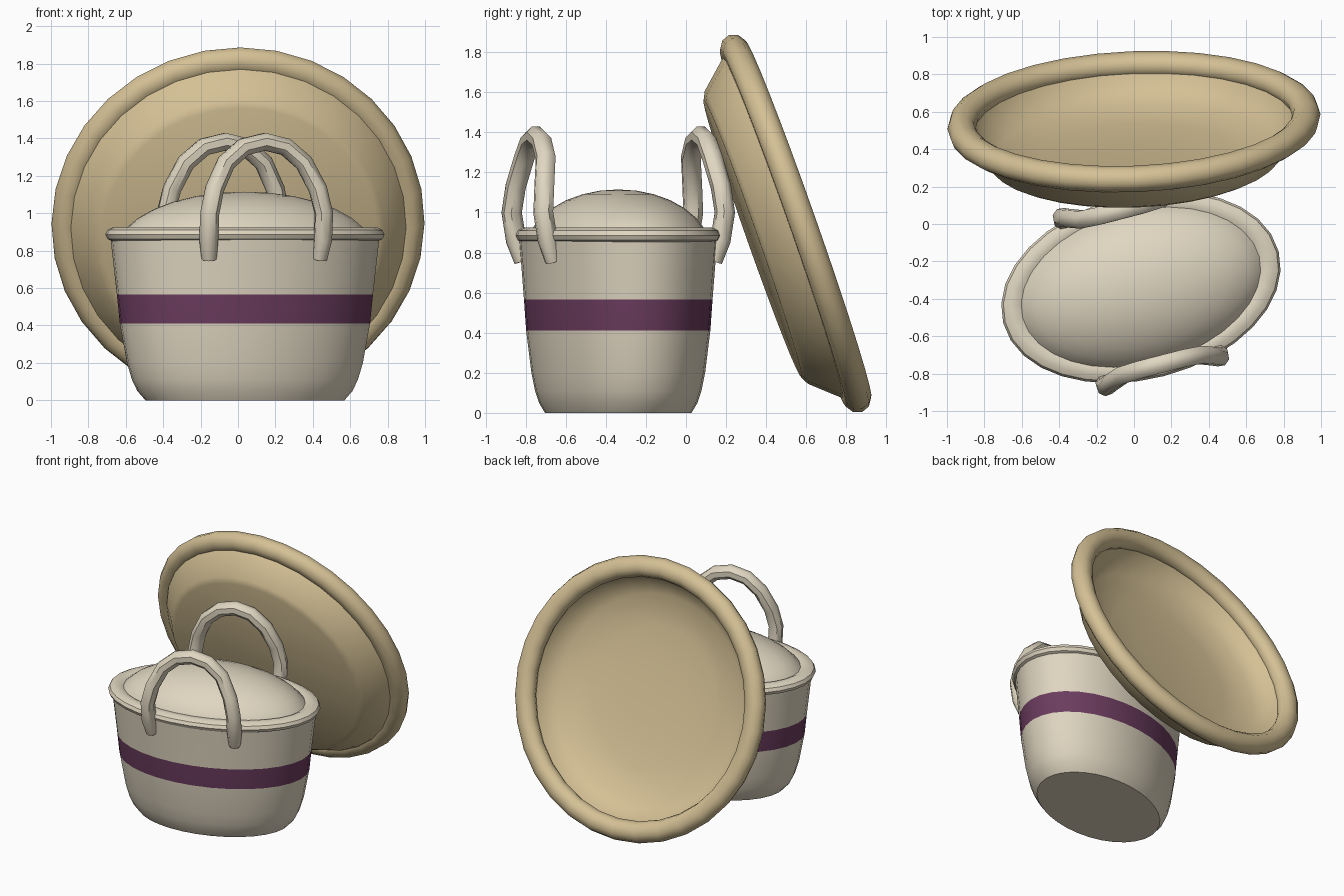
import bpy, bmesh, math
from mathutils import Matrix, Vector

if "Cube" in bpy.data.objects:
    bpy.data.objects.remove(bpy.data.objects["Cube"], do_unlink=True)


def material(name, rgb):
    mat = bpy.data.materials.new(name)
    mat.use_nodes = True
    mat.diffuse_color = (*rgb, 1)
    mat.node_tree.nodes["Principled BSDF"].inputs["Base Color"].default_value = (*rgb, 1)
    return mat


cream = material("cream", (0.74, 0.67, 0.53))
tan = material("tan", (0.66, 0.53, 0.30))
purple = material("purple", (0.15, 0.046, 0.115))


def smooth(obj, angle):
    bpy.ops.object.select_all(action="DESELECT")
    obj.select_set(True)
    bpy.context.view_layer.objects.active = obj
    bpy.ops.object.shade_smooth_by_angle(angle=math.radians(angle))


def lathe(name, profile, matrix, mats, stretch=(1, 1), closed=False, sides=32, angle=35):
    """Sweep (radius, height) points round z; stretch scales the profile radius on x and y."""
    bm = bmesh.new()
    rings = []
    for r, z in profile:
        if r == 0:
            rings.append([bm.verts.new((0, 0, z))] * sides)
            continue
        turn = [2 * math.pi * i / sides for i in range(sides)]
        rings.append([bm.verts.new((r * stretch[0] * math.cos(t), r * stretch[1] * math.sin(t), z))
                      for t in turn])
    pairs = list(zip(rings, rings[1:]))
    if closed:
        pairs.append((rings[-1], rings[0]))
    for low, high in pairs:
        for i in range(sides):
            j = (i + 1) % sides
            corners = dict.fromkeys((low[i], low[j], high[j], high[i]))
            bm.faces.new(list(corners))
    bmesh.ops.recalc_face_normals(bm, faces=bm.faces)
    mesh = bpy.data.meshes.new(name)
    bm.to_mesh(mesh)
    bm.free()
    for mat in mats:
        mesh.materials.append(mat)
    obj = bpy.data.objects.new(name, mesh)
    obj.matrix_world = matrix
    bpy.context.collection.objects.link(obj)
    smooth(obj, angle)
    return obj


def oval(radius, height, half_width, half_height, count=10):
    """Closed cross-section for a rolled rim."""
    return [(radius + half_width * math.cos(2 * math.pi * i / count),
             height + half_height * math.sin(2 * math.pi * i / count)) for i in range(count)]


# Basket, an oval turned slightly about z
basket = Matrix.Translation((0.037, -0.338, 0)) @ Matrix.Rotation(math.radians(14.5), 4, "Z")
OVAL = (0.733, 0.474)
STRIPE = (0.41, 0.565)
body = lathe("basket_body",
             [(0, 0), (0.74, 0), (0.80, 0.05), (0.84, 0.11), (0.877, 0.2), (0.93, STRIPE[0]),
              (0.952, STRIPE[1]), (1, 0.87)],
             basket, [cream, purple], OVAL)
for face in body.data.polygons:
    face.material_index = int(STRIPE[0] < face.center.z < STRIPE[1])

# Rolled rim: a bent oval tube that keeps an even width around the basket
rim = lathe("basket_rim", oval(1, 0.886, 0.06, 0.041), basket, [cream], closed=True)
for v in rim.data.vertices:
    flat = Vector((v.co.x, v.co.y, 0))
    offset = flat.length - 1
    out = flat.normalized()
    normal = Vector((out.x / OVAL[0], out.y / OVAL[1], 0)).normalized()
    path = Vector((out.x * 0.701, out.y * 0.431, 0))
    v.co = path + normal * offset + Vector((0, 0, v.co.z))

# Domed lid inside the rim
steps = 8
dome = [(math.cos(a), 0.80 + 0.315 * math.sin(a))
        for a in (math.pi / 2 * i / steps for i in range(1, steps))] + [(0, 1.115)]
lathe("domed_lid", dome, basket, [cream], (0.70, 0.445))

# Two carrying handles: half the arch is listed as (along, outward, height)
HALF = [(0.305, 0.415, 0.755), (0.315, 0.445, 0.86), (0.315, 0.468, 1.0), (0.285, 0.455, 1.13),
        (0.215, 0.43, 1.27), (0.115, 0.425, 1.355)]
arch = HALF + [(0, 0.425, 1.382)] + [(-x, y, z) for x, y, z in reversed(HALF)]
for name, side in (("front_handle", -1), ("back_handle", 1)):
    curve = bpy.data.curves.new(name, "CURVE")
    curve.dimensions = "3D"
    curve.bevel_depth = 0.051
    curve.bevel_resolution = 2
    curve.use_fill_caps = True
    spline = curve.splines.new("POLY")
    spline.points.add(len(arch) - 1)
    for point, (x, y, z) in zip(spline.points, arch):
        point.co = (x, side * y, z, 1)
    spline.points[0].radius = spline.points[-1].radius = 0.8
    curve.materials.append(cream)
    handle = bpy.data.objects.new(name, curve)
    handle.matrix_world = basket
    bpy.context.collection.objects.link(handle)
    bpy.ops.object.select_all(action="DESELECT")
    handle.select_set(True)
    bpy.context.view_layer.objects.active = handle
    bpy.ops.object.convert(target="MESH")
    smooth(bpy.context.object, 45)

# Large round tray leaning behind, its base towards the front
tray = (Matrix.Translation((0, 0.547, 0.945)) @ Matrix.Rotation(math.radians(2.3), 4, "Z")
        @ Matrix.Rotation(math.radians(109.4), 4, "X"))
lathe("tray_bowl",
      [(0, 0.228), (0.735, 0.228), (0.775, 0.208), (0.89, 0.08), (0.93, 0), (0.87, 0),
       (0.83, 0.08), (0.73, 0.15), (0.5, 0.188), (0.25, 0.2), (0, 0.204)],
      tray, [tan], angle=40)
lathe("tray_rim", oval(0.922, 0, 0.076, 0.07), tray, [tan], closed=True, angle=45)
